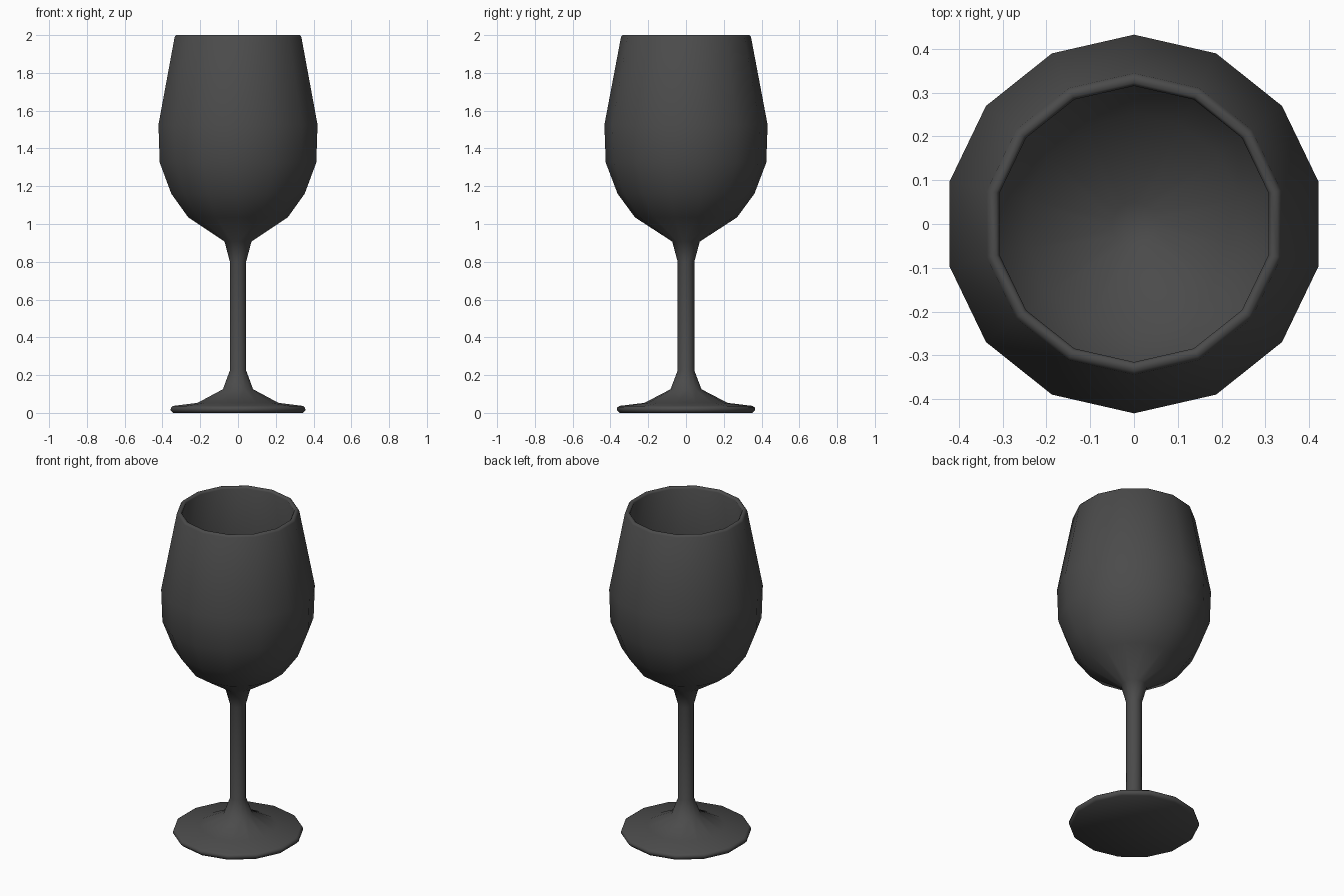
import bpy, bmesh, math

if "Cube" in bpy.data.objects:
    bpy.data.objects.remove(bpy.data.objects["Cube"])

SIDES = 14


def lathe(name, profile):
    """Revolve (radius, z) points about z; a zero radius closes with a pole."""
    bm = bmesh.new()
    rings = []
    for r, z in profile:
        if r == 0:
            rings.append([bm.verts.new((0, 0, z))] * SIDES)
        else:
            angles = [math.pi / 2 + 2 * math.pi * i / SIDES for i in range(SIDES)]
            rings.append([bm.verts.new((r * math.cos(a), r * math.sin(a), z)) for a in angles])
    for low, high in zip(rings, rings[1:]):
        for i in range(SIDES):
            j = (i + 1) % SIDES
            corners = dict.fromkeys((low[i], low[j], high[j], high[i]))
            bm.faces.new(list(corners))
    bmesh.ops.recalc_face_normals(bm, faces=bm.faces)
    mesh = bpy.data.meshes.new(name)
    bm.to_mesh(mesh)
    bm.free()
    obj = bpy.data.objects.new(name, mesh)
    bpy.context.collection.objects.link(obj)
    bpy.ops.object.select_all(action='DESELECT')
    obj.select_set(True)
    bpy.context.view_layer.objects.active = obj
    bpy.ops.object.shade_smooth_by_angle(angle=math.radians(75))
    return obj


# Foot and stem
foot = [(0, 0), (0.352, 0), (0.366, 0.014), (0.364, 0.028), (0.352, 0.037), (0.22, 0.053)]
stem = [(0.082, 0.125), (0.044, 0.225), (0.044, 0.80), (0.073, 0.907)]
# Outside of the bowl, rounded lip, then down the inside
bowl = [(0.27, 1.035), (0.362, 1.16), (0.425, 1.325), (0.432, 1.525), (0.344, 1.99)]
lip = [(0.336, 2.0), (0.322, 2.0), (0.315, 1.99)]
inside = [(0.404, 1.522), (0.398, 1.332), (0.338, 1.175), (0.25, 1.058), (0.05, 0.93), (0, 0.93)]

glass = lathe("wine_glass", foot + stem + bowl + lip + inside)

# Dark grey glass
dark = bpy.data.materials.new("dark_glass")
dark.diffuse_color = (0.07, 0.07, 0.07, 1)
dark.use_nodes = True
dark.node_tree.nodes["Principled BSDF"].inputs["Base Color"].default_value = dark.diffuse_color
glass.data.materials.append(dark)
